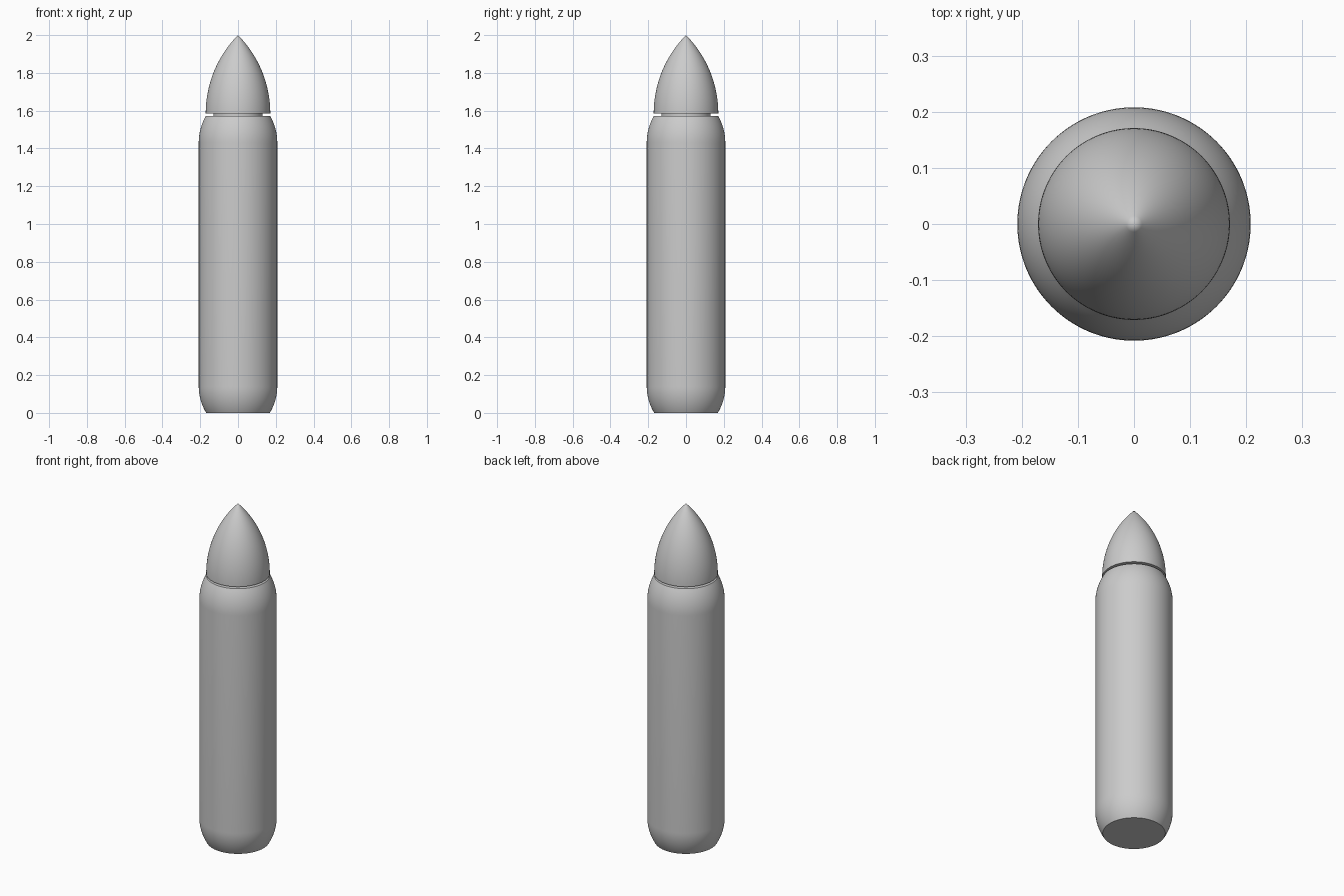
import bpy, bmesh, math

if "Cube" in bpy.data.objects:
    bpy.data.objects.remove(bpy.data.objects["Cube"])

SEG = 128
grey = bpy.data.materials.new("plain grey")
grey.diffuse_color = (0.6, 0.6, 0.6, 1)
grey.use_nodes = True
grey.node_tree.nodes["Principled BSDF"].inputs["Base Color"].default_value = grey.diffuse_color


def arc(r, z0, z1, drop, steps):
    """Circular arc, vertical at (r, z0), curving inward by drop at z1."""
    h = z1 - z0
    R = (drop * drop + h * h) / (2 * drop)
    pts = []
    for i in range(steps + 1):
        d = h * i / steps
        pts.append((r - (R - math.sqrt(R * R - d * d)), z0 + d))
    return pts


def lathe(name, profile):
    """Spin a (radius, z) profile around z into a closed solid."""
    bm = bmesh.new()
    rings = []
    for r, z in profile:
        if r < 1e-5:
            rings.append([bm.verts.new((0, 0, z))])
        else:
            rings.append([bm.verts.new((r * math.cos(2 * math.pi * k / SEG),
                                        r * math.sin(2 * math.pi * k / SEG), z))
                          for k in range(SEG)])
    for a, b in zip(rings, rings[1:]):
        for k in range(SEG):
            n = (k + 1) % SEG
            if len(b) == 1:
                bm.faces.new((a[k], a[n], b[0]))
            else:
                bm.faces.new((a[k], a[n], b[n], b[k]))
    bm.faces.new(rings[0][::-1])
    if len(rings[-1]) > 1:
        bm.faces.new(rings[-1])
    bmesh.ops.recalc_face_normals(bm, faces=bm.faces[:])
    me = bpy.data.meshes.new(name)
    bm.to_mesh(me)
    bm.free()
    me.materials.append(grey)
    ob = bpy.data.objects.new(name, me)
    bpy.context.collection.objects.link(ob)
    bpy.ops.object.select_all(action='DESELECT')
    ob.select_set(True)
    bpy.context.view_layer.objects.active = ob
    bpy.ops.object.shade_smooth_by_angle(angle=math.radians(30))
    return ob


# Casing: rounded foot, straight wall, rounded shoulder
foot = arc(0.208, 0.14, 0.0, 0.04, 10)[::-1]
shoulder = arc(0.208, 1.43, 1.573, 0.038, 10)
lathe("casing", foot + shoulder)

# Recessed neck between casing and nose
lathe("neck", [(0.131, 1.56), (0.131, 1.60)])

# Pointed nose
nose = arc(0.171, 1.585, 2.0, 0.171, 28)
nose[-1] = (0, 2.0)
lathe("nose", nose)
